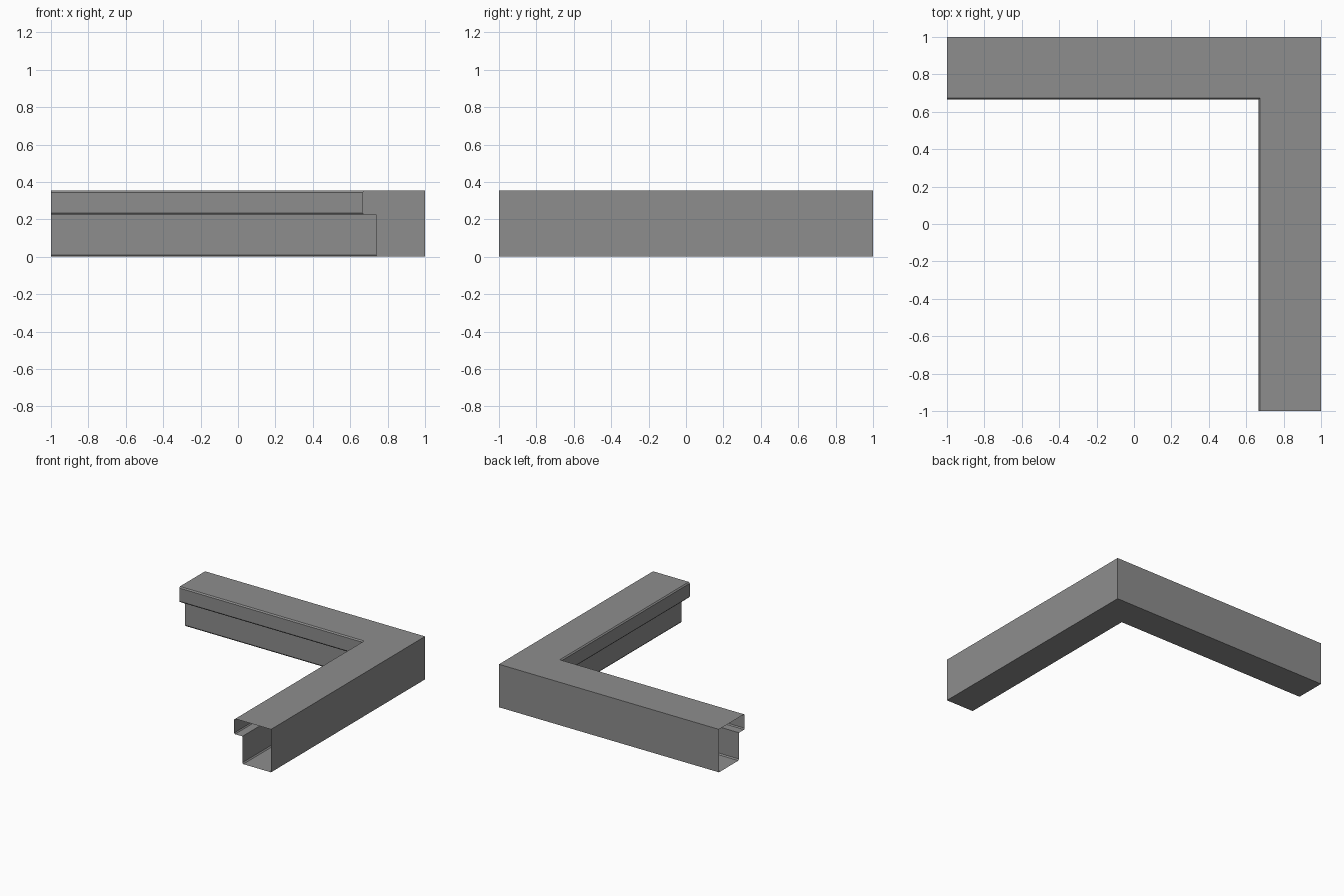
import bpy
import bmesh

cube = bpy.data.objects.get("Cube")
if cube:
    bpy.data.objects.remove(cube, do_unlink=True)

# Single matte grey
grey = bpy.data.materials.new("grey")
grey.use_nodes = True
colour = (0.27, 0.27, 0.27, 1)
grey.diffuse_color = colour
grey.node_tree.nodes["Principled BSDF"].inputs["Base Color"].default_value = colour

# Hollow moulding section: distance inward from the outer wall, height
profile = [
    (0, 0), (0, 0.353),                    # outer wall
    (0.325, 0.353), (0.334, 0.343),        # top and its chamfer
    (0.334, 0.235), (0.327, 0.226),        # overhanging lip
    (0.26, 0.226), (0.26, 0.01),           # recessed inner wall
    (0.252, 0),                            # bottom chamfer
]

# Sweep the section along both arms with a mitred corner, ends left open
bm = bmesh.new()
stations = [
    lambda d, z: (-1, 1 - d, z),
    lambda d, z: (1 - d, 1 - d, z),
    lambda d, z: (1 - d, -1, z),
]
rings = [[bm.verts.new(place(d, z)) for d, z in profile] for place in stations]
count = len(profile)
for start, end in zip(rings, rings[1:]):
    for i in range(count):
        j = (i + 1) % count
        bm.faces.new((start[i], start[j], end[j], end[i]))

# Make the outer walls face outward
bm.normal_update()
bm.faces.ensure_lookup_table()
if bm.faces[0].normal.y < 0:
    bmesh.ops.reverse_faces(bm, faces=bm.faces[:])

mesh = bpy.data.meshes.new("corner_moulding")
bm.to_mesh(mesh)
bm.free()
mesh.materials.append(grey)
frame = bpy.data.objects.new("corner_moulding", mesh)
bpy.context.collection.objects.link(frame)
